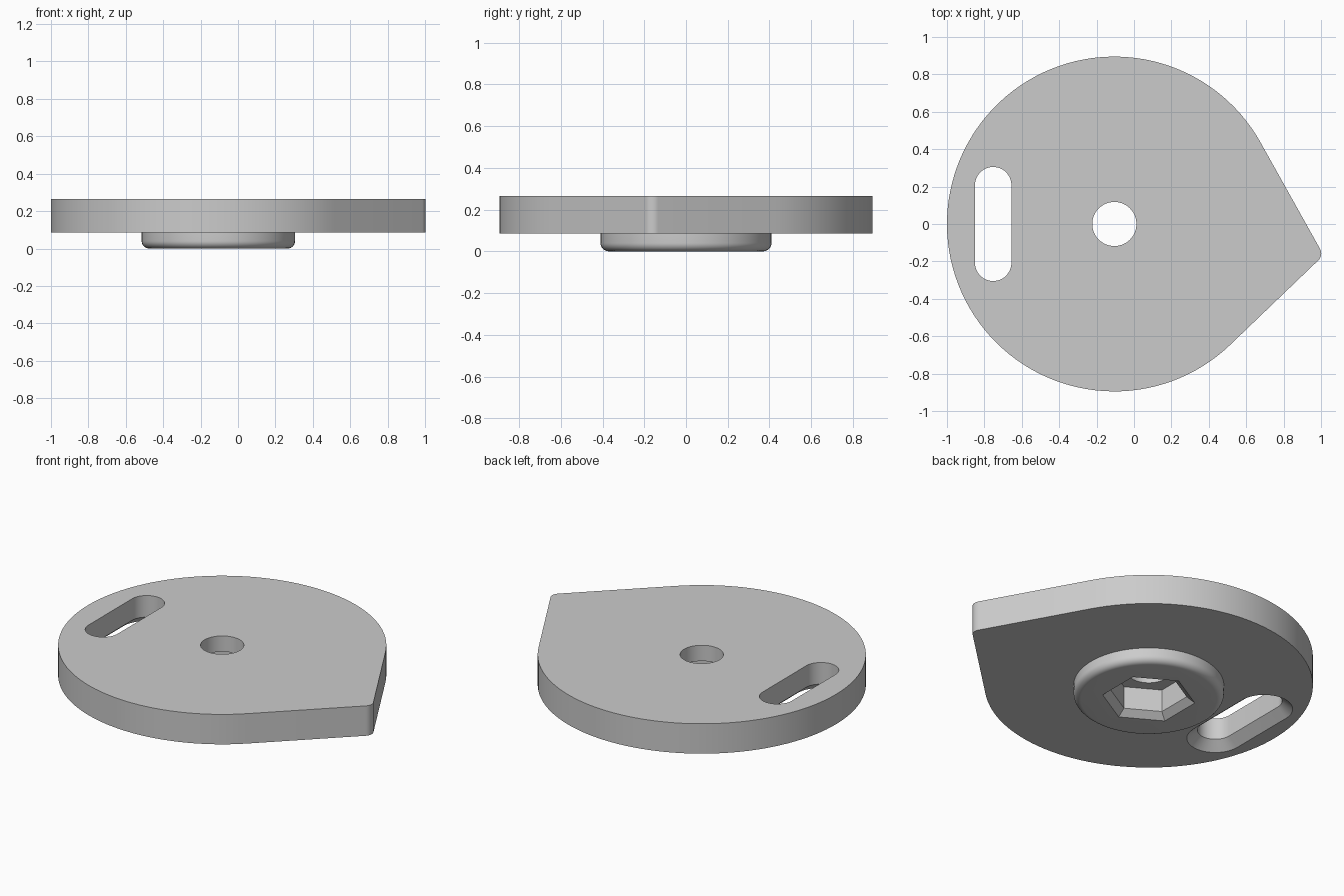
import bpy, bmesh
from math import sin, cos, tan, pi, radians

if "Cube" in bpy.data.objects:
    bpy.data.objects.remove(bpy.data.objects["Cube"], do_unlink=True)

CX = -0.105                     # axis of disc, boss, socket and bore
TOP, UNDER = 0.265, 0.085       # plate faces
DISC_R, BOSS_R, FILLET = 0.895, 0.41, 0.04

grey = bpy.data.materials.new("plain_grey")
grey.use_nodes = True
grey.diffuse_color = (0.6, 0.6, 0.6, 1)
grey.node_tree.nodes["Principled BSDF"].inputs["Base Color"].default_value = (0.6, 0.6, 0.6, 1)


def arc(cx, cy, r, a, b, n):
    return [(cx + r * cos(a + (b - a) * i / n), cy + r * sin(a + (b - a) * i / n))
            for i in range(n + 1)]


def ring(r, n, start=0.0):
    return arc(CX, 0, r, start, start + 2 * pi, n)[:-1]


def slot(r):
    x, half = -0.753, 0.2075
    return arc(x, half, r, 0, pi, 24) + arc(x, -half, r, pi, 2 * pi, 24)


def loft(name, sections):
    """Solid through outlines of equal point count, given as (outline, z)."""
    bm = bmesh.new()
    loops = [[bm.verts.new((x, y, z)) for x, y in pts] for pts, z in sections]
    for lo, hi in zip(loops, loops[1:]):
        for i in range(len(lo)):
            j = (i + 1) % len(lo)
            bm.faces.new((lo[i], lo[j], hi[j], hi[i]))
    bm.faces.new(loops[0][::-1])
    bm.faces.new(loops[-1])
    bmesh.ops.recalc_face_normals(bm, faces=bm.faces)
    mesh = bpy.data.meshes.new(name)
    bm.to_mesh(mesh)
    bm.free()
    mesh.materials.append(grey)
    ob = bpy.data.objects.new(name, mesh)
    bpy.context.collection.objects.link(ob)
    return ob


def combine(target, other, operation):
    bpy.context.view_layer.objects.active = target
    mod = target.modifiers.new(operation, "BOOLEAN")
    mod.operation, mod.solver, mod.object = operation, "EXACT", other
    bpy.ops.object.modifier_apply(modifier=mod.name)
    bpy.data.objects.remove(other, do_unlink=True)


# Plate outline: a disc with two tangents meeting at a rounded tip
upper, lower, tip_r = radians(29.2), radians(-46.2), 0.05
mid, half = (upper + lower) / 2, (upper - lower) / 2
reach = (DISC_R - tip_r) / cos(half)
outline = arc(CX, 0, DISC_R, upper, lower + 2 * pi, 96)
outline += arc(CX + reach * cos(mid), reach * sin(mid), tip_r, lower, upper, 10)
plate = loft("pointed_disc", [(outline, UNDER), (outline, TOP)])

# Boss under the plate with a rounded lower rim
boss_sections = []
for i in range(9):
    a = pi / 2 * i / 8
    boss_sections.append((ring(BOSS_R - FILLET * (1 - sin(a)), 96), FILLET * (1 - cos(a))))
boss_sections.append((ring(BOSS_R, 96), UNDER + 0.05))
combine(plate, loft("boss", boss_sections), "UNION")

# Slot, flared on the underside
slot_r, flare, depth, extra = 0.0975, 0.058, 0.05, 0.01
slope = flare / depth
combine(plate, loft("slot_cutter", [
    (slot(slot_r + flare + slope * extra), UNDER - extra),
    (slot(slot_r), UNDER + depth),
    (slot(slot_r), TOP + 0.1)]), "DIFFERENCE")

# Hexagonal socket with a chamfered mouth
mouth, inner, chamfer = 0.255, 0.21, 0.035
slope = (mouth - inner) / chamfer
combine(plate, loft("socket_cutter", [
    (ring(mouth + slope * extra, 6, pi / 2), -extra),
    (ring(inner, 6, pi / 2), chamfer),
    (ring(inner, 6, pi / 2), 0.17)]), "DIFFERENCE")

# Round bore through to the top
bore = ring(0.118, 64)
combine(plate, loft("bore_cutter", [(bore, 0.1), (bore, TOP + 0.1)]), "DIFFERENCE")

# Smooth curved walls, keep the edges crisp
bpy.ops.object.select_all(action="DESELECT")
plate.select_set(True)
bpy.context.view_layer.objects.active = plate
bpy.ops.object.shade_smooth_by_angle(angle=radians(25))
